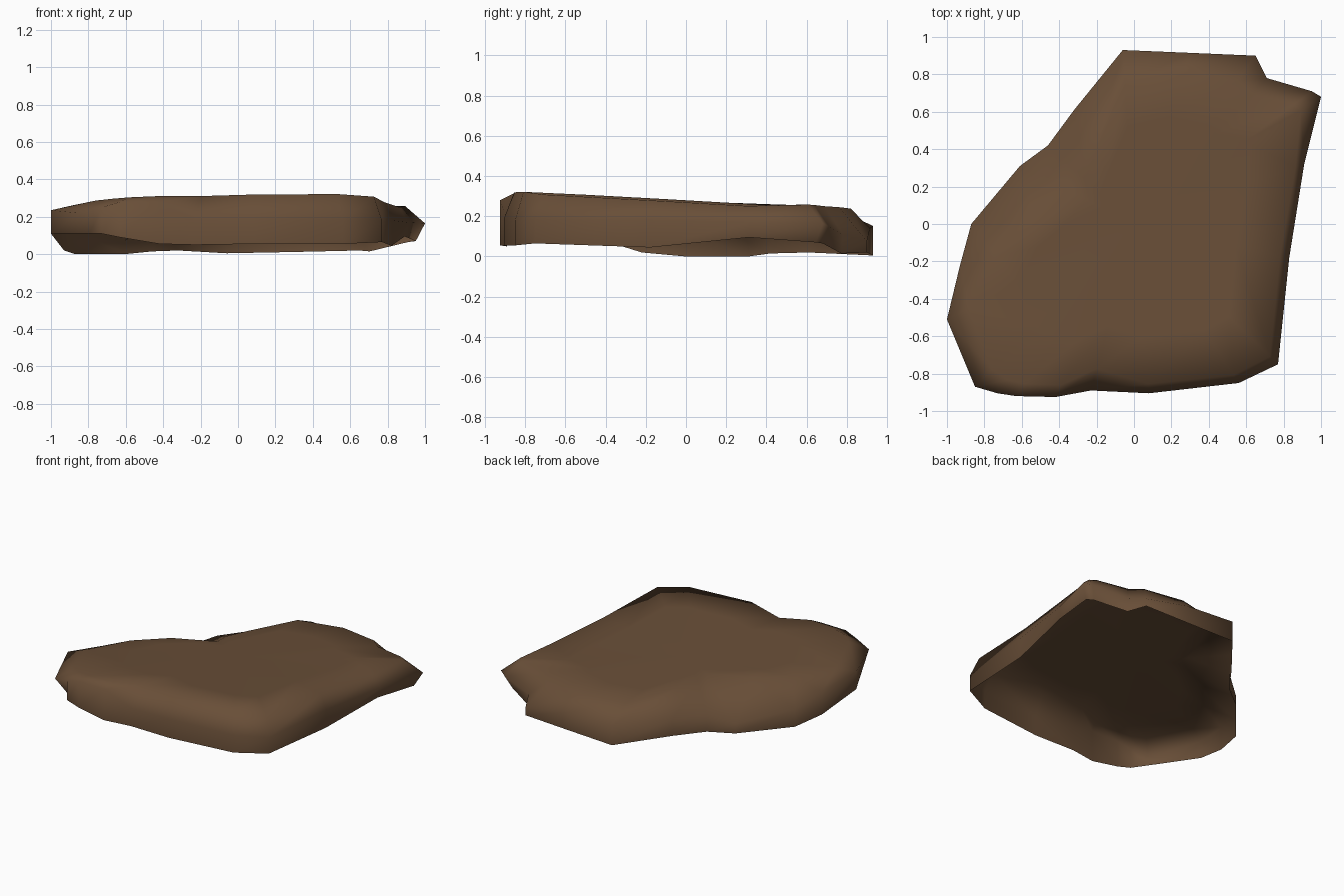
import bpy, bmesh, math

# Outline of the slab, counter-clockwise from front left:
# x, y, inset of lower edge, height of lower edge, height of widest line, inset of top edge
OUTLINE = [
    (-0.85, -0.87, 0.08, 0.11, 0.22, 0.13),
    (-0.73, -0.905, 0.00, 0.11, 0.25, 0.09),
    (-0.63, -0.92, 0.00, 0.09, 0.28, 0.08),
    (-0.42, -0.925, 0.00, 0.055, 0.28, 0.07),
    (-0.23, -0.89, 0.00, 0.05, 0.18, 0.12),
    (0.08, -0.905, 0.00, 0.055, 0.19, 0.05),
    (0.56, -0.85, 0.00, 0.055, 0.18, 0.05),
    (0.77, -0.75, 0.00, 0.065, 0.18, 0.06),
    (0.83, -0.18, 0.01, 0.045, 0.18, 0.05),
    (0.91, 0.32, 0.02, 0.095, 0.17, 0.05),
    (1.00, 0.68, 0.06, 0.07, 0.165, 0.13),
    (0.95, 0.71, 0.05, 0.065, 0.15, 0.12),
    (0.71, 0.78, 0.01, 0.015, 0.11, 0.12),
    (0.65, 0.90, 0.00, 0.02, 0.075, 0.17),
    (0.30, 0.915, 0.00, 0.012, 0.14, 0.10),
    (-0.06, 0.93, 0.00, 0.005, 0.152, 0.18),
    (-0.32, 0.61, 0.00, 0.02, 0.14, 0.25),
    (-0.46, 0.42, 0.00, 0.015, 0.14, 0.27),
    (-0.61, 0.31, 0.00, 0.00, 0.07, 0.40),
    (-0.87, 0.00, 0.00, 0.00, 0.125, 0.34),
    (-0.93, -0.22, 0.00, 0.02, 0.185, 0.20),
    (-1.00, -0.51, 0.00, 0.11, 0.235, 0.13),
]


def pulled(x, y, amount):
    """Move a point towards the middle of the slab."""
    k = 1 - amount / math.hypot(x, y)
    return x * k, y * k


def top_height(x, y):
    """The gently tilted upper surface, drooping a little at the sides."""
    droop = 0.06 * max(0, abs(x) - 0.5) if y < 0.5 else 0.0
    return 0.275 - 0.05 * y + 0.015 * x - droop


bm = bmesh.new()
lower, widest, upper, inner = [], [], [], []
for x, y, low_in, z_low, z_wide, top_in in OUTLINE:
    lower.append(bm.verts.new((*pulled(x, y, low_in), z_low)))
    widest.append(bm.verts.new((x, y, z_wide)))
    tx, ty = pulled(x, y, top_in)
    for ring, k in ((upper, 1), (inner, 0.7)):
        ring.append(bm.verts.new((tx * k, ty * k, top_height(tx * k, ty * k))))

# Walls, rounded rim and upper surface; the underside is open
n = len(OUTLINE)
top_mid = bm.verts.new((0, 0, top_height(0, 0)))
for i in range(n):
    j = (i + 1) % n
    for a, b in ((lower, widest), (widest, upper), (upper, inner)):
        bm.faces.new((a[i], a[j], b[j], b[i]))
    bm.faces.new((inner[i], inner[j], top_mid))

mesh = bpy.data.meshes.new("stone_slab")
bm.to_mesh(mesh)
bm.free()
slab = bpy.data.objects.new("stone_slab", mesh)
bpy.context.collection.objects.link(slab)

# Brown stone colour
brown = bpy.data.materials.new("brown_stone")
brown.diffuse_color = (0.14, 0.077, 0.039, 1)
mesh.materials.append(brown)

# Soft shading over the whole stone
mesh.shade_smooth()
